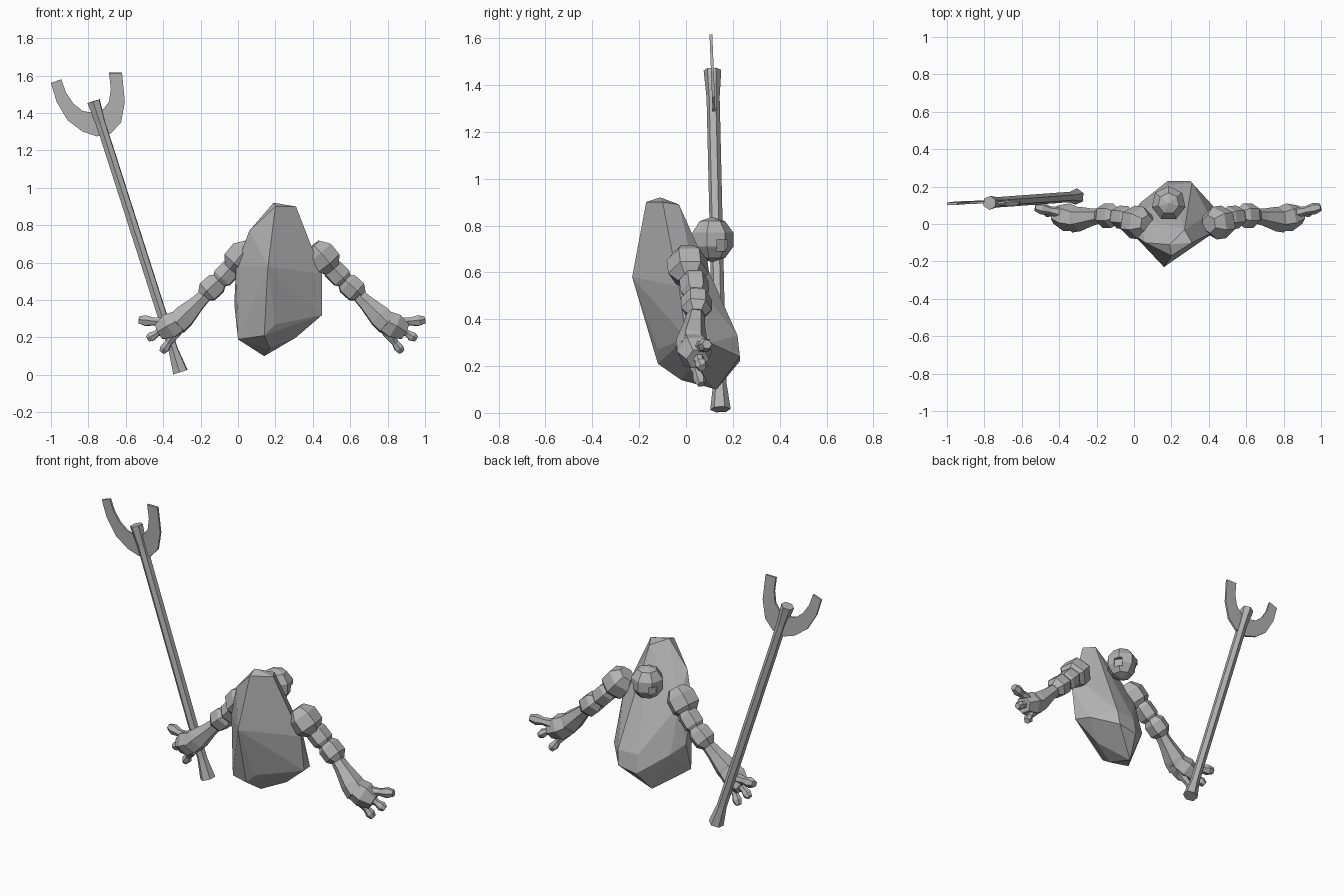
import bpy, bmesh, math
from mathutils import Vector, Matrix

if "Cube" in bpy.data.objects:
    bpy.data.objects.remove(bpy.data.objects["Cube"], do_unlink=True)

stone = bpy.data.materials.new("stone_grey")
stone.use_nodes = True
stone.diffuse_color = (0.45, 0.45, 0.45, 1)
stone.node_tree.nodes["Principled BSDF"].inputs["Base Color"].default_value = stone.diffuse_color

MIRROR_X = 0.235  # the arms mirror about this plane

# Thickness along a part: (fraction of length, fraction of radius)
BALL = ((0, .55), (.3, 1), (.75, 1), (1, .55))
FOREARM = ((0, .55), (.35, .7), (.75, 1), (1, 1))
PALM = ((0, .8), (.55, 1), (1, .65))
FINGER = ((0, 1.2), (.55, .7), (.8, 1), (1, .65))
POLE = ((0, 1), (.08, .64), (.92, .64), (1, .86))


def finish(name, bm):
    """Turn a bmesh into a named stone object."""
    bmesh.ops.recalc_face_normals(bm, faces=bm.faces)
    mesh = bpy.data.meshes.new(name)
    bm.to_mesh(mesh)
    bm.free()
    mesh.materials.append(stone)
    part = bpy.data.objects.new(name, mesh)
    bpy.context.collection.objects.link(part)
    return part


def faceted_hull(name, points):
    """Flat-faced boulder wrapped around its corner points."""
    bm = bmesh.new()
    for point in points:
        bm.verts.new(point)
    result = bmesh.ops.convex_hull(bm, input=bm.verts)
    inside = [v for v in result["geom_interior"] if isinstance(v, bmesh.types.BMVert)]
    bmesh.ops.delete(bm, geom=inside, context="VERTS")
    bmesh.ops.dissolve_limit(bm, angle_limit=math.radians(6), verts=bm.verts, edges=bm.edges)
    return finish(name, bm)


def faceted_limb(name, start, end, radius, profile, mirrored=False, sides=6):
    """Faceted bar from start to end whose thickness follows the profile."""
    bm = bmesh.new()
    start, end = Vector(start), Vector(end)
    axis = (end - start).normalized()
    across = Vector((0, 1, 0)).cross(axis).normalized()
    depth = axis.cross(across)
    rings = []
    for along, scale in profile:
        centre = start.lerp(end, along)
        ring = []
        for k in range(sides):
            angle = math.tau * (k + .4) / sides
            offset = across * math.cos(angle) + depth * math.sin(angle)
            ring.append(bm.verts.new(centre + offset * radius * scale))
        rings.append(ring)
    for low, high in zip(rings, rings[1:]):
        for k in range(sides):
            bm.faces.new((low[k - 1], low[k], high[k], high[k - 1]))
    bm.faces.new(rings[0])
    bm.faces.new(rings[-1])
    if mirrored:
        for vert in bm.verts:
            vert.co.x = 2 * MIRROR_X - vert.co.x
    return finish(name, bm)


# Body: one irregular boulder, from the crown down to the underside
faceted_hull("body", [
    (.19, -.11, .92), (.31, -.1, .9), (.2, -.17, .9), (.27, -.03, .89),
    (.16, -.23, .58), (.06, -.1, .77), (-.01, -.05, .58), (.45, -.03, .54),
    (-.02, .03, .38), (0, -.05, .19), (.14, -.12, .21), (.2, -.12, .27),
    (.45, 0, .32), (.17, -.02, .14), (.14, .13, .1), (.31, .03, .2),
    (.18, .23, .22), (.3, .23, .24), (.31, .22, .33), (.18, .21, .33),
    (.03, .11, .33), (.42, .1, .3), (.4, .05, .54), (.03, .03, .6),
])

# Head: small faceted ball with a square socket on each side
head_at = Vector((.185, .11, .74))
bm = bmesh.new()
bmesh.ops.create_uvsphere(bm, u_segments=7, v_segments=5, radius=.097,
                          matrix=Matrix.Translation(head_at))
head = finish("head", bm)
for label, side in (("left", 1), ("right", -1)):
    bm = bmesh.new()
    spot = Matrix.Translation(head_at + Vector((side * .075, .05, -.025)))
    bmesh.ops.create_cube(bm, size=.05, matrix=spot @ Matrix.Rotation(side * .6, 4, "Z"))
    cutter = finish(label + "_socket_cutter", bm)
    cutter.hide_render = True
    cutter.hide_viewport = True
    cutter.display_type = "WIRE"
    socket = head.modifiers.new(label + "_socket", "BOOLEAN")
    socket.operation = "DIFFERENCE"
    socket.object = cutter

# Arms: chunky joints, narrow limbs and three-fingered hands
for label, mirrored in (("left", False), ("right", True)):
    for part, start, end, radius, profile in (
        ("shoulder", (.4, 0, .69), (.505, .015, .565), .088, BALL),
        ("upper_arm", (.475, .03, .6), (.58, .04, .49), .062, BALL),
        ("elbow", (.555, .045, .515), (.66, .045, .42), .066, BALL),
        ("forearm", (.63, .045, .44), (.8, .02, .27), .066, FOREARM),
        ("palm", (.76, .02, .3), (.89, .05, .23), .076, PALM),
        ("upper_finger", (.82, .05, .275), (.998, .09, .293), .032, FINGER),
        ("middle_finger", (.85, .045, .255), (.952, .07, .192), .028, FINGER),
        ("lower_finger", (.8, .03, .23), (.875, .065, .122), .028, FINGER),
    ):
        faceted_limb(label + "_" + part, start, end, radius, profile, mirrored)

# Staff: slim pole flared at both ends
faceted_limb("staff_pole", (-.308, .147, .015), (-.772, .113, 1.463), .044, POLE)

# Staff blade: thin crescent between an outer and an inner edge
outer = ((-1, 1.56), (-.97, 1.46), (-.91, 1.36), (-.83, 1.3), (-.755, 1.275),
         (-.68, 1.29), (-.625, 1.35), (-.605, 1.46), (-.62, 1.615))
inner = ((-.945, 1.58), (-.92, 1.51), (-.88, 1.45), (-.83, 1.41), (-.77, 1.4),
         (-.72, 1.42), (-.69, 1.46), (-.68, 1.53), (-.69, 1.615))
bm = bmesh.new()
edges = [[bm.verts.new((x, .171 - .04 * z, z)) for x, z in edge] for edge in (outer, inner)]
for i in range(1, len(outer)):
    bm.faces.new((edges[0][i - 1], edges[0][i], edges[1][i], edges[1][i - 1]))
blade = finish("staff_blade", bm)
thickness = blade.modifiers.new("thickness", "SOLIDIFY")
thickness.thickness = .012
thickness.offset = 0
